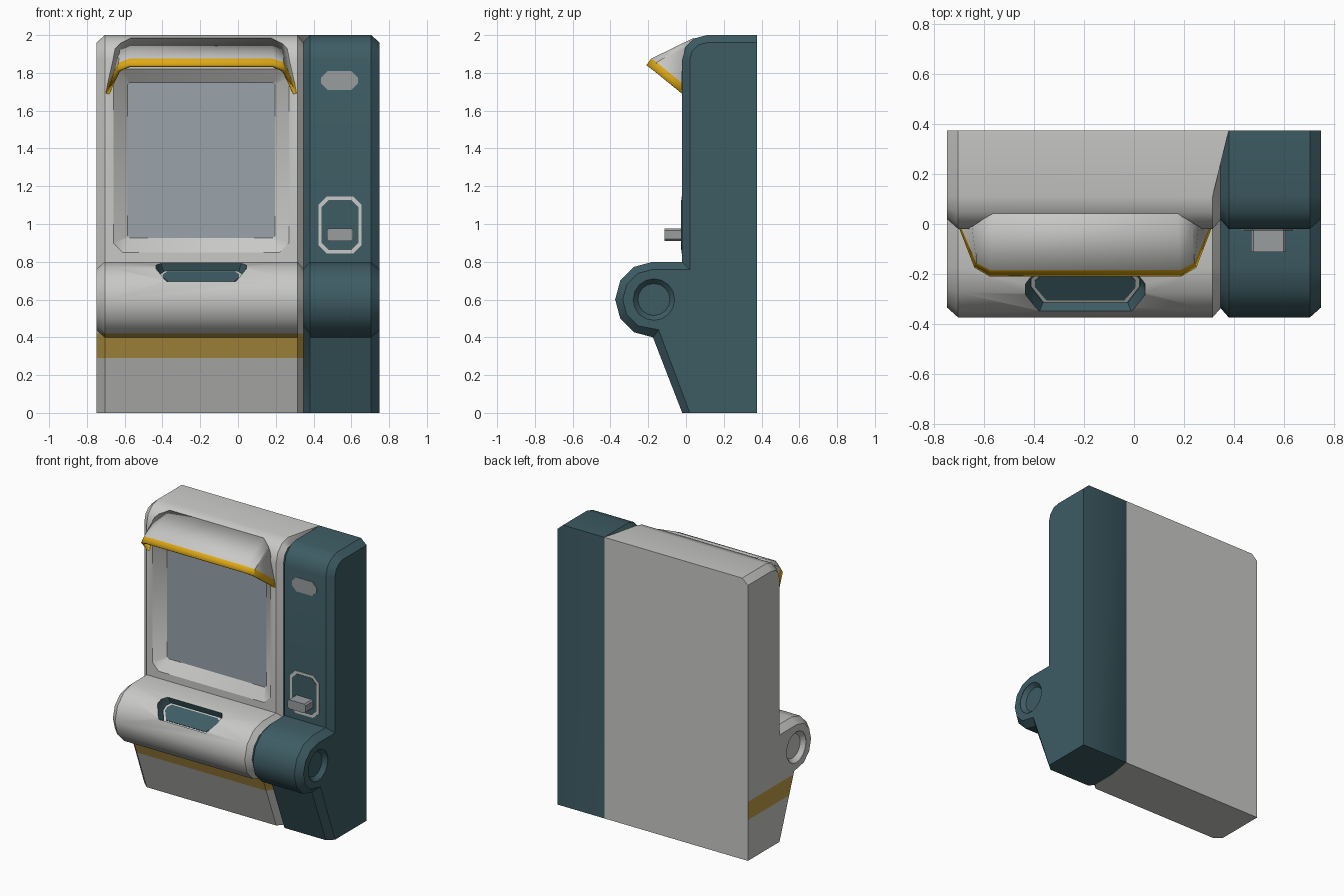
import bpy, bmesh, math
from mathutils import Vector

if "Cube" in bpy.data.objects:
    bpy.data.objects.remove(bpy.data.objects["Cube"])

# Colours
COLOURS = [("body_grey", (0.58, 0.58, 0.565)), ("dark_teal", (0.047, 0.107, 0.127)),
           ("gold_trim", (0.74, 0.40, 0.008)), ("dull_gold_band", (0.52, 0.34, 0.06)),
           ("window_grey_blue", (0.32, 0.37, 0.41)), ("fitting_grey", (0.32, 0.34, 0.345))]
GREY, TEAL, GOLD, BAND, GLASS, FIT = range(6)
MATS = []
for n, c in COLOURS:
    m = bpy.data.materials.new(n)
    m.diffuse_color = (*c, 1)
    m.use_nodes = True
    m.node_tree.nodes["Principled BSDF"].inputs["Base Color"].default_value = m.diffuse_color
    MATS.append(m)


def finish(name, bm):
    me = bpy.data.meshes.new(name)
    bm.to_mesh(me)
    bm.free()
    for m in MATS:
        me.materials.append(m)
    ob = bpy.data.objects.new(name, me)
    bpy.context.collection.objects.link(ob)
    return ob


def loft(name, rings, mat, end=None, band=None):
    """Closed solid through equal-length rings; the last cap may have its own colour."""
    bm = bmesh.new()
    vs = [[bm.verts.new(p) for p in r] for r in rings]
    n = len(rings[0])
    for a, b in zip(vs, vs[1:]):
        for i in range(n):
            bm.faces.new((a[i], a[(i + 1) % n], b[(i + 1) % n], b[i]))
    bm.faces.new(vs[0])
    cap = bm.faces.new(vs[-1])
    for f in bm.faces:
        f.material_index = mat
    if end is not None:
        cap.material_index = end
    bmesh.ops.recalc_face_normals(bm, faces=bm.faces)
    if band:
        for z in band:
            geom = bm.verts[:] + bm.edges[:] + bm.faces[:]
            bmesh.ops.bisect_plane(bm, geom=geom, plane_co=(0, 0, z), plane_no=(0, 0, 1))
        bm.normal_update()
        for f in bm.faces:
            zs = [v.co.z for v in f.verts]
            if min(zs) > band[0] - .001 and max(zs) < band[1] + .001 and f.normal.y < .9:
                f.material_index = BAND
    return finish(name, bm)


def activate(ob):
    bpy.ops.object.select_all(action='DESELECT')
    ob.select_set(True)
    bpy.context.view_layer.objects.active = ob


def cut(ob, cutter):
    activate(ob)
    m = ob.modifiers.new("cut", 'BOOLEAN')
    m.operation, m.solver, m.object = 'DIFFERENCE', 'EXACT', cutter
    bpy.ops.object.modifier_apply(modifier=m.name)
    bpy.data.objects.remove(cutter)


def smooth(ob):
    activate(ob)
    bpy.ops.object.shade_smooth_by_angle(angle=math.radians(36))


def profile(d):
    """Side outline (y, z), moved inwards by d at front and top."""
    p = [(.375, 0), (-.02 + d, 0)]
    for a in range(270, 89, -30):
        t = math.radians(a)
        y = -.175 + (.2 - d) * math.cos(t)
        p.append((y + (.75 * d if a == 270 else 0), .6 + (.2 - d) * math.sin(t)))
    p.append((-.02 + d, .8 - d))
    for a in range(180, 89, -30):
        t = math.radians(a)
        p.append((.11 + (.13 - d) * math.cos(t), 1.87 + (.13 - d) * math.sin(t)))
    return p + [(.375, 2 - d)]


def side_ring(x, d, back_x=None, back_y=.375):
    return [(back_x if (y > .37 and back_x is not None) else x, min(y, back_y), z)
            for y, z in profile(d)]


def octagon(y, x0, x1, z0, z1, c):
    return [(x, y, z) for x, z in [(x0 + c, z0), (x1 - c, z0), (x1, z0 + c), (x1, z1 - c),
                                   (x1 - c, z1), (x0 + c, z1), (x0, z1 - c), (x0, z0 + c)]]


def circle(x, r):
    return [(x, -.17 + r * math.cos(k * math.pi / 8), .6 + r * math.sin(k * math.pi / 8))
            for k in range(16)]


def dimple(s):
    return loft("dimple_cutter", [circle(s * .8, .11), circle(s * .748, .11),
                                  circle(s * .72, .085)], TEAL if s > 0 else GREY)


# Main grey cabinet and teal side column, with a groove between that closes at the back
cabinet = loft("main_cabinet", [side_ring(-.75, .04), side_ring(-.705, 0),
                                side_ring(.315, 0, .38), side_ring(.35, .04, None, .35)],
               GREY, band=(.29, .42))
column = loft("side_column", [side_ring(.345, .04, None, .35), side_ring(.38, 0),
                              side_ring(.705, 0), side_ring(.75, .04)], TEAL)

# Round recesses at both ends of the roll
cut(cabinet, dimple(-1))
cut(column, dimple(1))

# Window recess with sloping frame and glass floor
outer, inner = (-.66, .27, .85, 1.82, .05), (-.585, .195, .925, 1.75, .012)
cut(cabinet, loft("window_cutter", [octagon(-.1, *outer), octagon(-.02, *outer),
                                    octagon(.04, *inner)], GREY, end=GLASS))

# Dispensing slot cut into the upper front of the roll
V = Vector((0, -.83, -.56))
N = Vector((0, -.56, .83))
C = Vector((-.195, -.28, .75))
HEX = [(-.215, -.085), (.215, -.085), (.24, -.05), (.24, -.005),
       (.185, .09), (-.185, .09), (-.24, -.005), (-.24, -.05)]


def slot(depth, s):
    return [C + Vector((u * s, 0, 0)) + V * (v * (2 * s - 1)) + N * depth for u, v in HEX]


cut(cabinet, loft("slot_cutter", [slot(.12, 1), slot(0, 1), slot(-.05, .92)], TEAL))
loft("slot_rim", [slot(-.052, .9), slot(-.046, .9)], GREY)
loft("slot_flap", [slot(-.05, .84), slot(-.042, .84)], TEAL)
smooth(cabinet)
smooth(column)

# Visor over the window, with a gold lip
rows = [[(.505, -.02, 1.69), (.445, -.175, 1.815), (.385, -.21, 1.84)],
        [(.495, -.02, 1.745), (.437, -.155, 1.855), (.38, -.185, 1.875)],
        [(.455, -.01, 1.93), (.43, .005, 1.955), (.37, .04, 1.985)]]
bm = bmesh.new()
grid = []
for r in rows:
    full = [(-x, y, z) for x, y, z in r] + r[::-1]
    grid.append([bm.verts.new((x - .195, y, z)) for x, y, z in full])
for j in range(2):
    for i in range(5):
        f = bm.faces.new((grid[j][i], grid[j][i + 1], grid[j + 1][i + 1], grid[j + 1][i]))
        f.material_index = GREY if j else GOLD
visor = finish("visor", bm)
m = visor.modifiers.new("thickness", 'SOLIDIFY')
m.thickness = .018
m.offset = -1
smooth(visor)

# Fittings on the side column
pill = (.44, .635, 1.71, 1.81, .035)
loft("indicator_panel", [octagon(-.015, *pill), octagon(-.024, *pill)], FIT)
o, i = (.425, .655, .845, 1.145, .045), (.443, .637, .863, 1.127, .038)
loft("keypad_frame", [octagon(-.018, *o), octagon(-.025, *o)], GREY)
loft("keypad_inset", [octagon(-.019, *i), octagon(-.027, *i)], TEAL)
k = (.47, .61, .91, .975, .01)
loft("handle_block", [octagon(-.01, *k), octagon(-.113, *k)], FIT)
